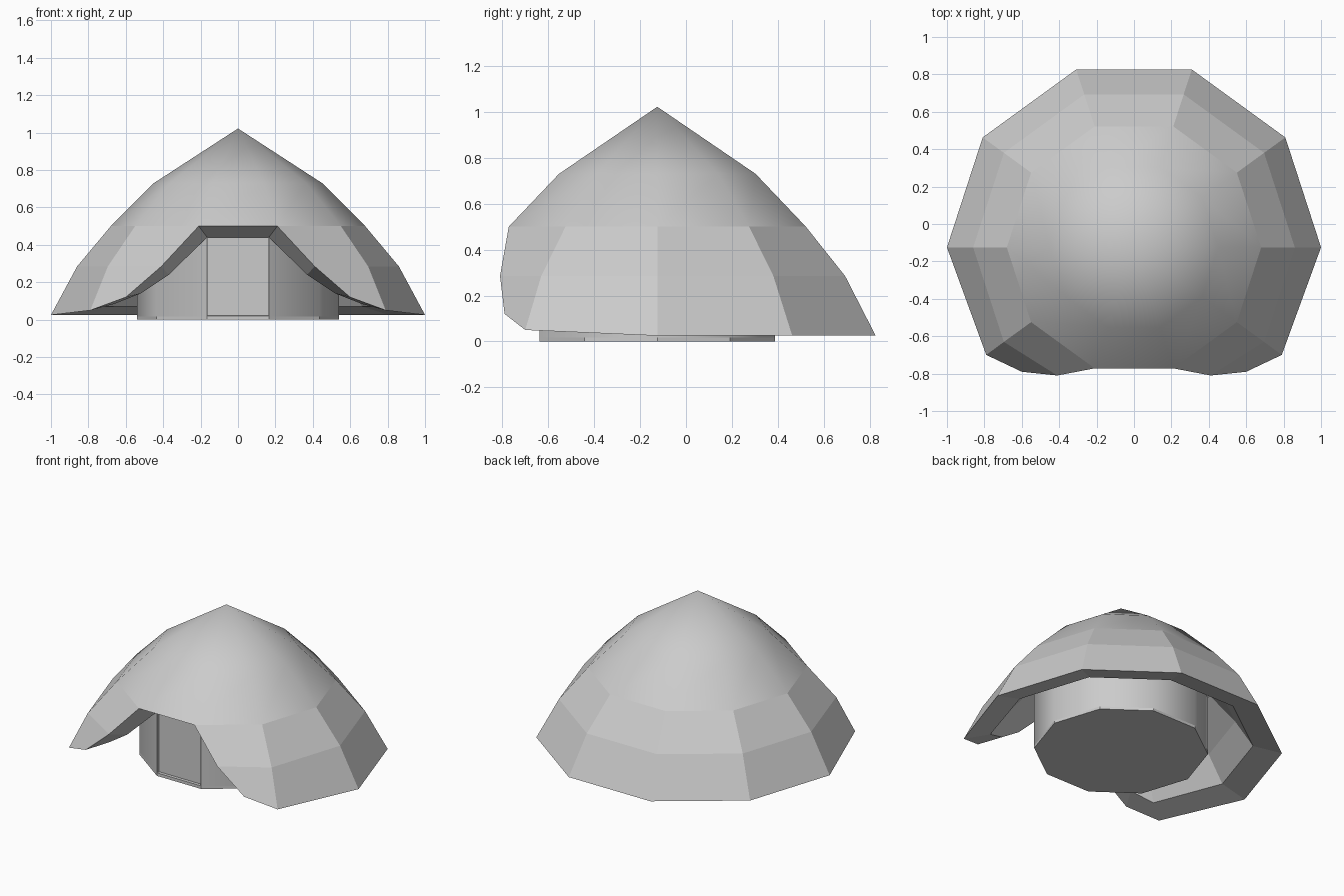
import bpy, bmesh
from math import radians, sin, cos

if "Cube" in bpy.data.objects:
    bpy.data.objects.remove(bpy.data.objects["Cube"])

CY = -0.125                                   # dome axis
ANGLES = [-72 + 36 * k for k in range(10)]    # ten-sided plan; gap between last and first is the doorway


def pt(r, deg, z):
    return (r * cos(radians(deg)), CY + r * sin(radians(deg)), z)


def finish(bm, name):
    bmesh.ops.recalc_face_normals(bm, faces=bm.faces)
    mesh = bpy.data.meshes.new(name)
    bm.to_mesh(mesh)
    bm.free()
    obj = bpy.data.objects.new(name, mesh)
    bpy.context.collection.objects.link(obj)
    return obj


def ring(bm, r, z):
    return [bm.verts.new(pt(r, a, z)) for a in ANGLES]


def bridge(bm, a, b, smooth):
    n = len(a)
    faces = [bm.faces.new((a[i], a[(i + 1) % n], b[(i + 1) % n], b[i])) for i in range(n)]
    for f in faces:
        f.smooth = smooth
    return faces


# Smooth upper dome
bm = bmesh.new()
low, mid = ring(bm, 0.68, 0.5), ring(bm, 0.45, 0.73)
bridge(bm, low, mid, True)
apex = bm.verts.new((0, CY, 1.022))
for i in range(10):
    bm.faces.new((mid[i], mid[(i + 1) % 10], apex)).smooth = True
finish(bm, "dome_cap")

# Sloping soffit over the doorway
bm = bmesh.new()
bm.faces.new([bm.verts.new(p) for p in (
    pt(0.68, -108, 0.5), pt(0.534, -108, 0.44), pt(0.534, -72, 0.44), pt(0.68, -72, 0.5))])
lintel = finish(bm, "door_lintel")
if lintel.data.polygons[0].normal.z > 0:
    lintel.data.flip_normals()

# Thick faceted skirt: outer and inner profiles swept round, swept aside at the doorway
outer = [(0.68, 0.5), (0.86, 0.285), (1.0, 0.025)]
inner = [(0.534, 0.44), (0.71, 0.24), (0.82, 0.07)]
front_outer = [(0.41, -0.81, 0.285), (0.6, -0.79, 0.12)]
front_inner = [(0.37, -0.67, 0.24), (0.52, -0.65, 0.14)]


def column(k, profile, front, foot):
    pts = [pt(r, ANGLES[k], z) for r, z in profile]
    side = 1 if k < 5 else -1
    if k in (0, 9):
        pts[1:] = [(side * x, y, z) for x, y, z in front]
    elif k in (1, 8):
        pts[2] = (side * foot[0], foot[1], foot[2])
    return pts


bm = bmesh.new()
loops = []
for k in range(10):
    o = column(k, outer, front_outer, (0.79, -0.70, 0.05))
    i = column(k, inner, front_inner, (0.66, -0.60, 0.085))
    loops.append([bm.verts.new(p) for p in o + i[::-1]])
for a, b in zip(loops, loops[1:]):
    bridge(bm, a, b, False)
for a in (loops[0], loops[-1]):               # end walls beside the doorway
    bm.faces.new((a[0], a[1], a[4], a[5]))
    bm.faces.new((a[1], a[2], a[3], a[4]))
finish(bm, "dome_skirt")

# Inner round room with floor plinth and recessed door
bm = bmesh.new()
base = ring(bm, 0.54, 0)
sill = ring(bm, 0.54, 0.018)
top = ring(bm, 0.54, 0.445)
bm.faces.new(base[::-1])
bm.faces.new(top)
bridge(bm, base, sill, False)
walls = bridge(bm, sill, top, True)
bmesh.ops.recalc_face_normals(bm, faces=bm.faces)
door = walls[-1]
door.smooth = False
for f in bmesh.ops.inset_individual(bm, faces=[door], thickness=0.004)["faces"]:
    f.smooth = False
for f in bmesh.ops.inset_individual(bm, faces=[door], thickness=0.001, depth=-0.02)["faces"]:
    f.smooth = False
for e in bm.edges:                            # keep plinth and door edges crisp
    if len(e.link_faces) == 2 and not all(f.smooth for f in e.link_faces):
        e.smooth = False
finish(bm, "inner_room")
